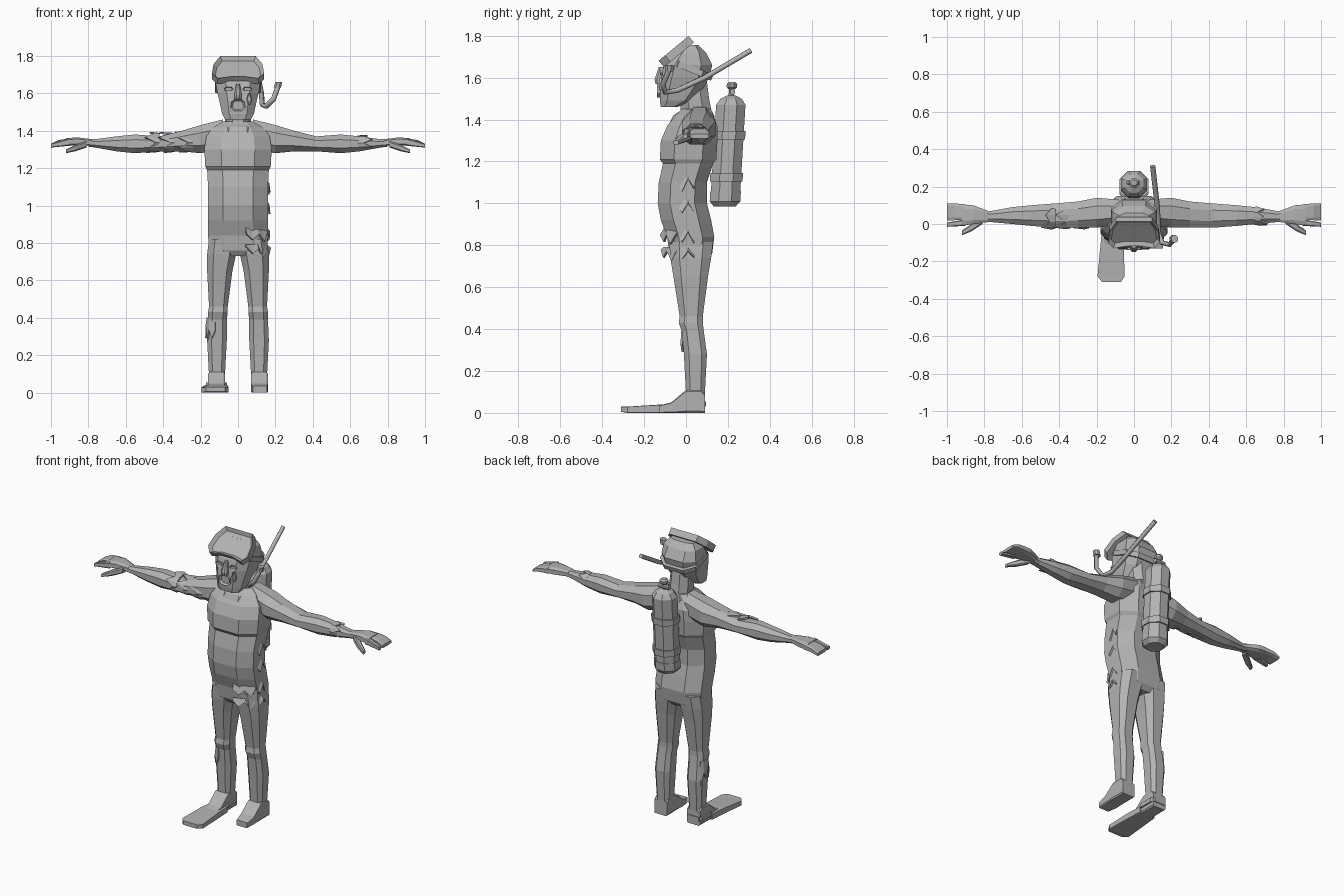
import bpy
import bmesh
import math
import random
from mathutils import Vector

random.seed(4)
CM = 0.01
default_cube = bpy.data.objects.get("Cube")
if default_cube:
    bpy.data.objects.remove(default_cube, do_unlink=True)

# One plain grey covers the whole figure
grey = bpy.data.materials.new("plain_grey")
grey.use_nodes = True
tone = (0.45, 0.45, 0.45, 1)
grey.diffuse_color = tone
grey.node_tree.nodes["Principled BSDF"].inputs["Base Color"].default_value = tone


def link(name, data):
    data.materials.append(grey)
    obj = bpy.data.objects.new(name, data)
    bpy.context.scene.collection.objects.link(obj)
    return obj


def finish(name, bm):
    bmesh.ops.recalc_face_normals(bm, faces=bm.faces)
    mesh = bpy.data.meshes.new(name)
    bm.to_mesh(mesh)
    bm.free()
    return link(name, mesh)


def place(axis, along, a, b, side=1):
    """Turn a station and its two cross-section coordinates into a point."""
    point = {"X": (along, a, b), "Y": (a, along, b), "Z": (a, b, along)}[axis]
    return Vector((point[0] * side, point[1], point[2])) * CM


def loft(name, axis, rows, chamfer=0.55, side=1):
    """Skin chamfered rectangles given as (station, a_min, a_max, b_min, b_max) in cm."""
    bm = bmesh.new()
    k = 1 - chamfer
    corners = [(1, -k), (1, k), (k, 1), (-k, 1), (-1, k), (-1, -k), (-k, -1), (k, -1)]
    rings = []
    for along, a_min, a_max, b_min, b_max in rows:
        mid_a, half_a = (a_min + a_max) / 2, (a_max - a_min) / 2
        mid_b, half_b = (b_min + b_max) / 2, (b_max - b_min) / 2
        rings.append([bm.verts.new(place(axis, along, mid_a + u * half_a, mid_b + v * half_b, side))
                      for u, v in corners])
    for low, high in zip(rings, rings[1:]):
        for i in range(len(corners)):
            j = (i + 1) % len(corners)
            bm.faces.new((low[i], low[j], high[j], high[i]))
    bm.faces.new(rings[0])
    bm.faces.new(rings[-1])
    return finish(name, bm)


def column(name, rows, chamfer=0.55):
    """Vertical loft centred on x, from (z, half_width, front, back)."""
    return loft(name, "Z", [(z, -w, w, front, back) for z, w, front, back in rows], chamfer)


def torn_band(name, axis, along, box, start, end, length, side=1):
    """Ragged strip of cloth around part of a limb, flaring at its loose edge."""
    bm = bmesh.new()
    a_min, a_max, b_min, b_max = box
    steps = 7
    strip = []
    for i in range(steps + 1):
        angle = math.radians(start + (end - start) * i / steps)
        reach = length * (random.uniform(0.7, 1.1) if i % 2 else random.uniform(0.2, 0.5))
        pair = []
        for offset, grow in ((0, 0.97), (reach, random.uniform(1.04, 1.14))):
            a = (a_min + a_max) / 2 + math.cos(angle) * (a_max - a_min) / 2 * grow
            b = (b_min + b_max) / 2 + math.sin(angle) * (b_max - b_min) / 2 * grow
            pair.append(bm.verts.new(place(axis, along + offset, a, b, side)))
        strip.append(pair)
    for p, q in zip(strip, strip[1:]):
        bm.faces.new((p[0], q[0], q[1], p[1]))
    obj = finish(name, bm)
    solid = obj.modifiers.new("thickness", "SOLIDIFY")
    solid.thickness = CM
    solid.offset = 0
    return obj


def framed_plate(name, half_outline, depth, rim, recess, location, tilt):
    """Mirrored outline, extruded and given a sunken centre."""
    outline = half_outline + [(-x, y) for x, y in reversed(half_outline)]
    bm = bmesh.new()
    face = bm.faces.new([bm.verts.new((x * CM, y * CM, 0)) for x, y in outline])
    if face.normal.z < 0:
        face.normal_flip()
    lid = bmesh.ops.extrude_face_region(bm, geom=[face])["geom"]
    bmesh.ops.translate(bm, vec=(0, 0, depth * CM),
                        verts=[v for v in lid if isinstance(v, bmesh.types.BMVert)])
    bmesh.ops.recalc_face_normals(bm, faces=bm.faces)
    top = [f for f in lid if isinstance(f, bmesh.types.BMFace)]
    bmesh.ops.inset_region(bm, faces=top, thickness=rim * CM, use_even_offset=True)
    bmesh.ops.translate(bm, vec=(0, 0, -recess * CM), verts=top[0].verts)
    obj = finish(name, bm)
    obj.location = Vector(location) * CM
    obj.rotation_euler.x = math.radians(tilt)
    return obj


# Torso with an overhanging chest, then the neck and head
column("torso", [(73, 12, -6, 10), (76, 15.5, -8, 12.5), (84, 16, -9, 13.5), (92, 16, -12, 12),
                 (100, 16, -13.5, 10), (110, 16, -13, 10), (119, 16.5, -11, 13),
                 (121, 17.5, -12.5, 14.5), (130, 18, -12, 15), (137, 17, -9, 15),
                 (142, 13, -5, 13), (145, 8, -2, 12)], 0.5)
column("collar", [(136, 12, -9, 14), (142, 10.5, -6, 13.5), (144, 8, -3, 12.5)])
column("neck", [(138, 8, -5, 13), (145, 6.5, -2.5, 12), (150, 6.5, -3, 11), (158, 6, -4, 10)])
column("head", [(146, 7, -12, -4), (149, 8.5, -12.5, 3), (156, 10, -12.5, 9), (160, 11, -12, 11),
                (166, 12, -10.5, 12.5), (172, 11, -5, 9.5), (175.5, 8, -1, 6)], 0.45)

# Face
column("nose", [(157, 2, -14.5, -11), (159, 2, -15, -11), (165, 1, -13, -10)])
framed_plate("mouth", [(2, 0), (4, 2), (3.5, 5), (1.5, 6.5)], 1.8, 1, 1.2, (0, -12, 150.5), 90)
for label, x in (("left", 5), ("right", -5)):
    framed_plate(label + "_eye", [(1.5, 0), (2.5, 1.2), (1.5, 2.5)], 1, 0.5, 0.5, (x, -11.3, 161), 90)
framed_plate("cheek_wound", [(0.6, 0), (1.4, 3), (0.5, 6)], 1.2, 0.4, 0.6, (6, -11.8, 154), 90)

# Mask pushed up on the forehead, with its strap
framed_plate("mask", [(4, 1.5), (11, 0), (14, 4), (13, 12), (9.5, 18.5)],
             4, 1.8, 2, (0, -10.5, 165), 39.6)
strap = column("mask_strap", [(-1.5, 12.4, -9, 13.5), (1.5, 12.4, -9, 13.5)], 0.45)
strap.location.z = 1.65
strap.rotation_euler.x = math.radians(-22)

# Snorkel hanging beside the head
path = [(10, 31, 173), (12.5, 9, 160), (13, -4, 154), (15, -10, 153), (19, -11, 157), (21.5, -8, 164)]
tube = bpy.data.curves.new("snorkel", "CURVE")
tube.dimensions = "3D"
tube.bevel_depth = 1.4 * CM
tube.bevel_resolution = 1
tube.use_fill_caps = True
spline = tube.splines.new("POLY")
spline.points.add(len(path) - 1)
for knot, point in zip(spline.points, path):
    knot.co = [c * CM for c in point] + [1]
link("snorkel", tube)
loft("snorkel_mouthpiece", "Z", [(163, 19, 23, -10, -6), (166, 20, 23.5, -10, -6)])

# Air tank, leaning back slightly
def tank_part(name, profile):
    rows = []
    for z, radius in profile:
        y = 18.5 + (z - 99) * 0.06
        rows.append((z, radius, y - radius, y + radius))
    column(name, rows, 0.586)


tank_part("air_tank", [(99, 5), (101, 7), (147, 7), (150, 5), (151.5, 2)])
tank_part("tank_boot", [(98.5, 5.2), (101, 7.3), (106, 7.3)])
for label, z in (("lower", 110.5), ("upper", 130.5)):
    tank_part(label + "_tank_band", [(z, 7.8), (z + 4, 7.8)])
tank_part("valve_stem", [(150, 1.3), (156, 1.3)])
tank_part("valve_knob", [(154.5, 1.5), (155.5, 2.5), (157, 2.5), (158, 1.5)])
loft("valve_handle", "X", [(-4, 21, 23.5, 152, 154.5), (3, 21, 23.5, 152, 154.5)])

# Limbs, built on the left and mirrored to the right
for label, side in (("left_", 1), ("right_", -1)):
    loft(label + "arm", "X", [(8, 0, 13, 130, 146), (20, -2, 14, 128, 143), (30, -2, 12, 129, 140),
                              (42, -2, 11, 129, 137), (55, -1, 10, 128, 138), (65, 0, 9, 129, 137),
                              (76, 1, 7, 131, 135.5), (80, 1, 7, 131.5, 135.5)], side=side)
    loft(label + "palm", "X", [(78, 1, 7, 132, 135.5), (86, 0, 10, 132, 136.5),
                               (92, -1, 10.5, 132, 136)], 0.4, side)
    loft(label + "fingers", "X", [(90, 2.5, 10.5, 132, 136), (96, 2, 11, 132, 135),
                                  (100, 2, 11, 131, 133)], 0.3, side)
    loft(label + "index_finger", "X", [(90, -1, 2.5, 132, 136), (100, -1.5, 0.8, 131, 133)], 0.3, side)
    loft(label + "thumb", "X", [(81, 0, 4, 131, 134.5), (87, -4, 0, 129, 132.5),
                                (92, -6, -3.5, 128, 130)], 0.4, side)
    loft(label + "leg", "Z", [(82, 1, 15.5, -8, 13), (74, 1, 16.5, -7.5, 12), (65, 3, 16.5, -6, 10.5),
                              (46, 5.5, 15.5, -3, 8), (43, 5.5, 16, -3.5, 8), (39, 6, 16, -2, 8.5),
                              (28, 6, 16.5, -1, 10), (9, 7, 15.5, 0, 9)], 0.45, side)
    loft(label + "foot", "Y", [(9, 7, 16, 0, 9), (7, 7, 16, 0, 11), (0, 7, 16, 0, 11),
                               (-7, 7, 16, 0, 5), (-13, 8, 15.5, 0, 3.5)], 0.15, side)

# Single swim fin on the right foot
loft("fin_blade", "Y", [(-2, 6, 17, 0, 4), (-12, 5.5, 18, 0, 4), (-28, 5, 19.5, 0, 3),
                        (-31, 7, 17, 0.5, 3)], 0.1, -1)
loft("fin_heel_strap", "Z", [(3, 6, 17, -3, 9.5), (5.5, 6, 17, -3, 9.5)], 0.3, -1)

# Torn cloth at the waist, shin and sleeves
for z, length in ((114, -9), (103, -8), (88, -7), (79, -6)):
    torn_band("torn_waist", "Z", z, (-15.5, 15.5, -11, 12), -75, 15, length)
torn_band("torn_shin", "Z", 40, (6, 16.5, -2, 9.5), -80, 40, -15, -1)
for x, length in ((24, 9), (34, 8), (42, 7)):
    torn_band("torn_right_sleeve", "X", x, (-2, 11.5, 129, 138.5), 60, 270, length, -1)
torn_band("torn_left_sleeve", "X", 64, (0, 9, 129, 137), 20, 200, 7)
